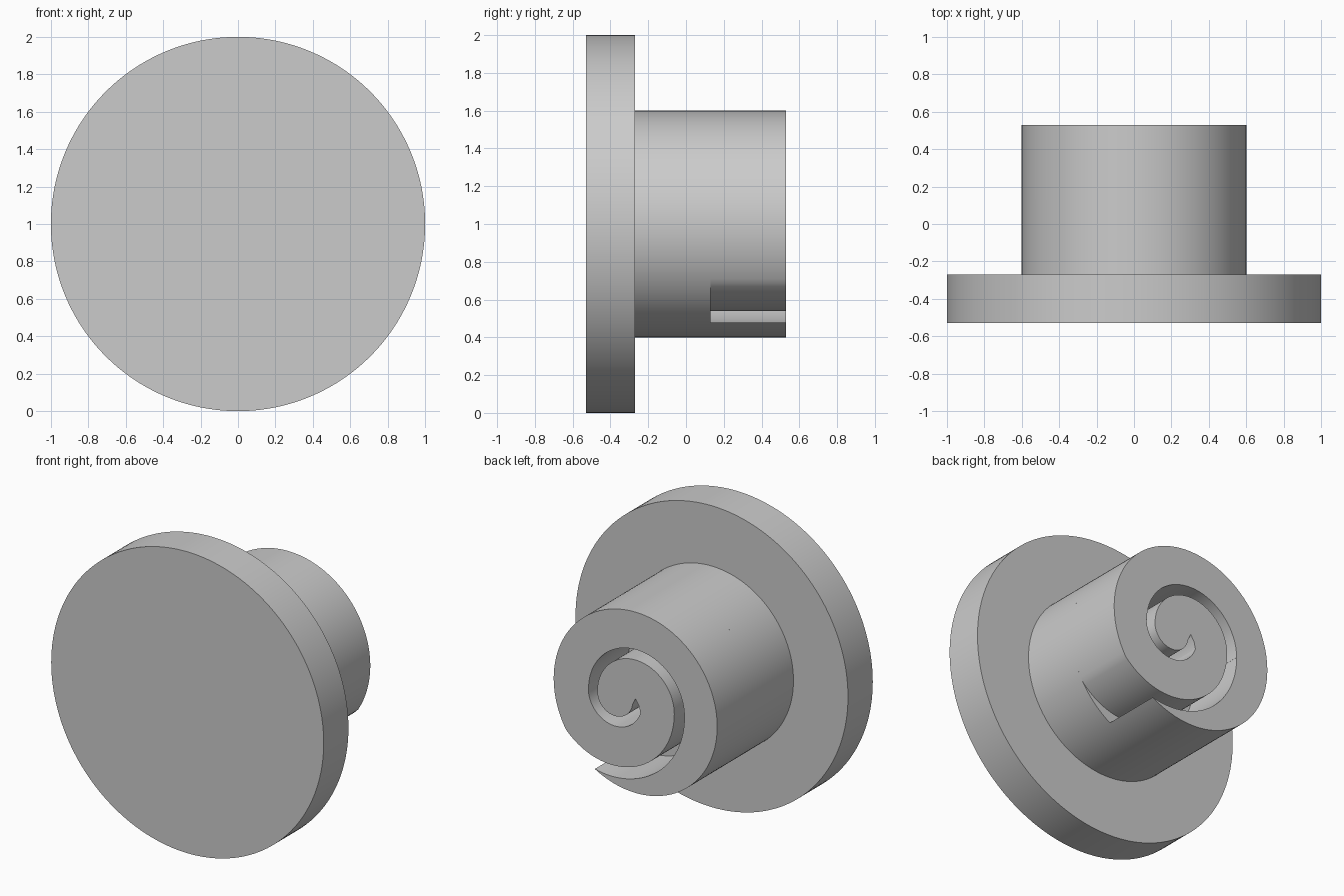
import bpy
import bmesh
from math import cos, sin, atan2, radians, pi, sqrt

cube = bpy.data.objects.get("Cube")
if cube:
    bpy.data.objects.remove(cube, do_unlink=True)

# Single plain grey
grey = bpy.data.materials.new("plain_grey")
grey.use_nodes = True
colour = (0.6, 0.6, 0.6, 1)
grey.diffuse_color = colour
grey.node_tree.nodes["Principled BSDF"].inputs["Base Color"].default_value = colour

MID = 1.0        # height of the shaft axis
BOSS = 0.6       # boss radius


def arc(cx, r, start, end, steps):
    """Points (x, z) on an arc centred on the horizontal axis line."""
    return [(cx + r * cos(start + (end - start) * i / steps),
             r * sin(start + (end - start) * i / steps)) for i in range(steps + 1)]


def extrude(name, outline, y0, y1):
    """Solid from an (x, z) outline, running from y0 to y1."""
    clean = []
    for p in outline:
        if not clean or (p[0] - clean[-1][0]) ** 2 + (p[1] - clean[-1][1]) ** 2 > 1e-7:
            clean.append(p)
    bm = bmesh.new()
    face = bm.faces.new([bm.verts.new((x, y0, MID + z)) for x, z in clean])
    new = bmesh.ops.extrude_face_region(bm, geom=[face], use_keep_orig=True)["geom"]
    bmesh.ops.translate(bm, vec=(0, y1 - y0, 0),
                        verts=[v for v in new if isinstance(v, bmesh.types.BMVert)])
    bmesh.ops.recalc_face_normals(bm, faces=bm.faces)
    bmesh.ops.triangulate(bm, faces=[f for f in bm.faces if len(f.verts) > 4])
    mesh = bpy.data.meshes.new(name)
    bm.to_mesh(mesh)
    bm.free()
    mesh.materials.append(grey)
    obj = bpy.data.objects.new(name, mesh)
    bpy.context.collection.objects.link(obj)
    bpy.ops.object.select_all(action="DESELECT")
    obj.select_set(True)
    bpy.context.view_layer.objects.active = obj
    bpy.ops.object.shade_smooth_by_angle(angle=radians(30))
    return obj


def rim_crossing(cx, r):
    """Lower point where a circle centred at (cx, 0) meets the boss rim."""
    x = (BOSS ** 2 - r ** 2 + cx ** 2) / (2 * cx)
    return x, -sqrt(BOSS ** 2 - x ** 2)


# Flange disc and solid boss
extrude("flange", arc(0, 1, 0, 2 * pi, 160)[:-1], -0.53, -0.27)
extrude("boss", arc(0, BOSS, 0, 2 * pi, 144)[:-1], -0.27, 0.13)

# Scroll head: rim, then groove outer wall inwards, then inner wall back out
CX, LIP_R, BODY_R = 0.175, 0.535, 0.46
lip = rim_crossing(CX, LIP_R)
mouth = rim_crossing(CX, BODY_R)
outline = arc(0, BOSS, atan2(mouth[1], mouth[0]), atan2(lip[1], lip[0]) + 2 * pi, 130)
outline += arc(CX, LIP_R, atan2(lip[1], lip[0] - CX), -pi, 40)
outline += arc(-0.0075, 0.352, pi, 0, 48)
outline += arc(0.15, 0.196, 0, -0.9 * pi, 40)
outline += [(-0.026, -0.015), (0, 0.025)]
outline += arc(0.15, 0.13, -0.95 * pi, 0, 36)
outline += arc(-0.0025, 0.2825, 0, pi, 48)
outline += arc(CX, BODY_R, -pi, atan2(mouth[1], mouth[0] - CX), 48)[:-1]
extrude("scroll_head", outline, 0.13, 0.53)
